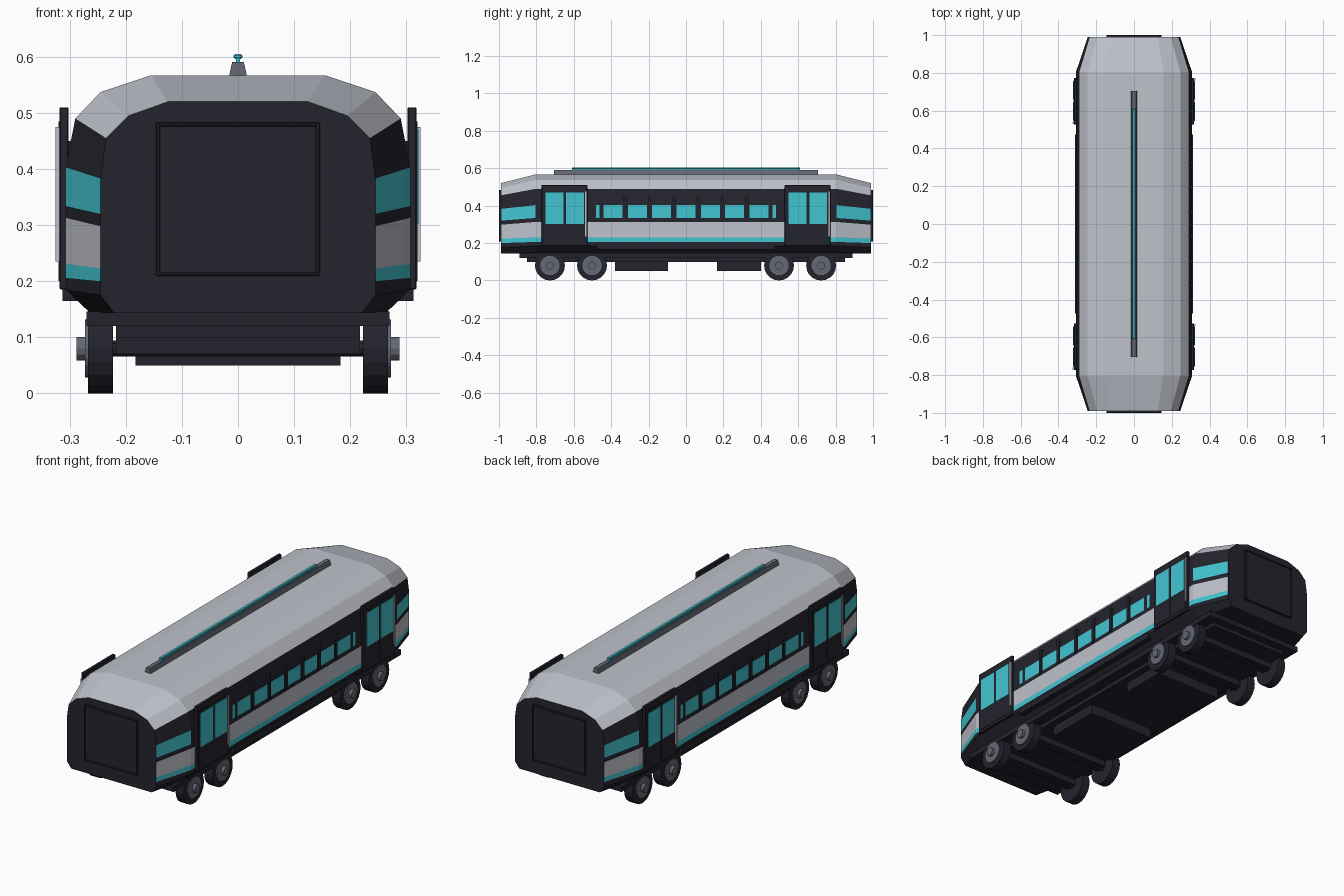
import bpy, bmesh
from math import radians
from mathutils import Matrix

cube = bpy.data.objects.get("Cube")
if cube:
    bpy.data.objects.remove(cube, do_unlink=True)


def material(name, rgb):
    m = bpy.data.materials.new(name)
    m.use_nodes = True
    m.diffuse_color = (*rgb, 1)
    m.node_tree.nodes["Principled BSDF"].inputs["Base Color"].default_value = (*rgb, 1)
    return m


DARK = material("dark navy", (0.017, 0.017, 0.027))
LIGHT = material("light grey", (0.52, 0.54, 0.6))
CYAN = material("cyan glass", (0.055, 0.56, 0.64))
METAL = material("steel grey", (0.13, 0.14, 0.18))


def finish(name, bm, *mats):
    bmesh.ops.recalc_face_normals(bm, faces=bm.faces)
    mesh = bpy.data.meshes.new(name)
    bm.to_mesh(mesh)
    bm.free()
    for m in mats:
        mesh.materials.append(m)
    ob = bpy.data.objects.new(name, mesh)
    bpy.context.collection.objects.link(ob)
    return ob


def box(name, xs, ys, zs, mat, bevel=0.0):
    bm = bmesh.new()
    size = [abs(b - a) for a, b in (xs, ys, zs)]
    mid = [(a + b) / 2 for a, b in (xs, ys, zs)]
    bmesh.ops.create_cube(bm, size=1, matrix=Matrix.Translation(mid) @ Matrix.Diagonal((*size, 1)))
    ob = finish(name, bm, mat)
    if bevel:
        mod = ob.modifiers.new("bevel", "BEVEL")
        mod.width, mod.segments = bevel, 1
    return ob


def disc(name, x0, x1, y, z, r, mat, sides=20, r2=None):
    """Cylinder along x from x0 to x1."""
    bm = bmesh.new()
    turn = Matrix.Translation(((x0 + x1) / 2, y, z)) @ Matrix.Rotation(radians(90), 4, "Y")
    bmesh.ops.create_cone(bm, cap_ends=True, segments=sides, radius1=r, radius2=r2 or r,
                          depth=abs(x1 - x0), matrix=turn)
    return finish(name, bm, mat)


# Body shell: half section at the middle and at the ends, bottom to top
MID = [(.265, .145), (.307, .185), (.307, .206), (.307, .231), (.307, .313),
       (.307, .334), (.307, .403), (.29, .49), (.245, .537), (.155, .567)]
END = [(.22, .143), (.245, .175), (.245, .2), (.245, .223), (.245, .298),
       (.245, .32), (.245, .383), (.235, .455), (.195, .495), (.125, .52)]
BANDS = [0, 0, 2, 1, 0, None, 0, 1, 1]

# Window edges along the length, mirrored
PITCH, HALF = .13, .051
windows = [(k * PITCH - HALF, k * PITCH + HALF) for k in range(-3, 4)]
windows += [(.462, .482), (-.482, -.462), (.805, .99), (-.99, -.805)]
stations = sorted({round(y, 4) for w in windows for y in w})

bm = bmesh.new()
rings = []
for y in stations:
    t = max(0, (abs(y) - .805) / .185)
    half = [(a[0] + (b[0] - a[0]) * t, a[1] + (b[1] - a[1]) * t) for a, b in zip(MID, END)]
    loop = half + [(-x, z) for x, z in reversed(half)]
    rings.append([bm.verts.new((x, y, z)) for x, z in loop])
n, count = len(MID), 2 * len(MID)
for r0, r1 in zip(rings, rings[1:]):
    y = (r0[0].co.y + r1[0].co.y) / 2
    glazed = any(a < y < b for a, b in windows)
    for i in range(count):
        j = (i + 1) % count
        f = bm.faces.new((r0[i], r0[j], r1[j], r1[i]))
        if i == n - 1:
            f.material_index = 1
        elif i < count - 1:
            band = BANDS[i if i < n else count - 2 - i]
            f.material_index = (2 if glazed else 0) if band is None else band
bm.faces.new(rings[0])
bm.faces.new(rings[-1])
finish("body_shell", bm, DARK, LIGHT, CYAN)

# End panels with a raised rim
for s, end in ((-1, "front"), (1, "back")):
    box(end + "_panel", (-.142, .142), (s * .985, s * .996), (.213, .479), DARK)
    for k in (-1, 1):
        box(end + "_panel_side_rim", (k * .139, k * .146), (s * .985, s), (.209, .483), DARK, .002)
    for z in (.209, .476):
        box(end + "_panel_cross_rim", (-.146, .146), (s * .985, s), (z, z + .007), DARK, .002)

# Doors, window posts and skirts on both sides
for s, side in ((1, "left"), (-1, "right")):
    for yc in (-.65, .65):
        box(side + "_door", (s * .302, s * .318), (yc - .123, yc + .123), (.185, .51), DARK, .002)
        for dy in (-.054, .057):
            box(side + "_door_leaf", (s * .316, s * .32), (yc + dy - .054, yc + dy + .054), (.2, .485), DARK)
            box(side + "_door_glass", (s * .317, s * .322), (yc + dy - .048, yc + dy + .048), (.302, .47), CYAN)
        yr = yc - s * -.115
        box(side + "_door_handrail", (s * .317, s * .325), (yr - .004, yr + .004), (.235, .475), LIGHT)
    for k in range(-3, 3):
        yp = (k + .5) * PITCH
        box(side + "_window_post", (s * .29, s * .312), (yp - .009, yp + .009), (.325, .45), DARK)
    box(side + "_skirt", (s * .28, s * .313), (-.475, .475), (.165, .195), DARK)

# Roof beam with a light tube
bm = bmesh.new()
bmesh.ops.create_cube(bm, size=1, matrix=Matrix.Translation((0, 0, .578)) @ Matrix.Diagonal((.032, 1.41, .026, 1)))
for v in bm.verts:
    if v.co.z > .578:
        v.co.x *= .65
finish("roof_beam", bm, METAL)
box("roof_light_stem", (-.004, .004), (-.61, .61), (.59, .598), CYAN)
box("roof_light", (-.008, .008), (-.61, .61), (.596, .605), CYAN, .003)

# Underframe and equipment boxes
box("underframe", (-.27, .27), (-.89, .89), (.12, .146), DARK)
box("lower_frame", (-.217, .217), (-.85, .85), (.1, .12), DARK)
box("equipment_box_front", (-.183, .183), (-.38, -.096), (.05, .12), DARK)
box("equipment_box_back", (-.183, .183), (.165, .4), (.05, .12), DARK)

# Wheels, axles and bogie beams
for yc in (-.615, .61):
    for y in (yc - .1125, yc + .1125):
        box("bogie_crossbar", (-.217, .217), (y - .03, y + .03), (.07, .1), DARK)
        disc("axle", -.23, .23, y, .08, .015, DARK, 10)
        for s in (1, -1):
            disc("wheel", s * .223, s * .267, y, .08, .08, DARK)
            disc("wheel_disc", s * .266, s * .273, y, .08, .052, METAL)
            disc("wheel_hub", s * .272, s * .288, y, .08, .021, METAL, 12)
